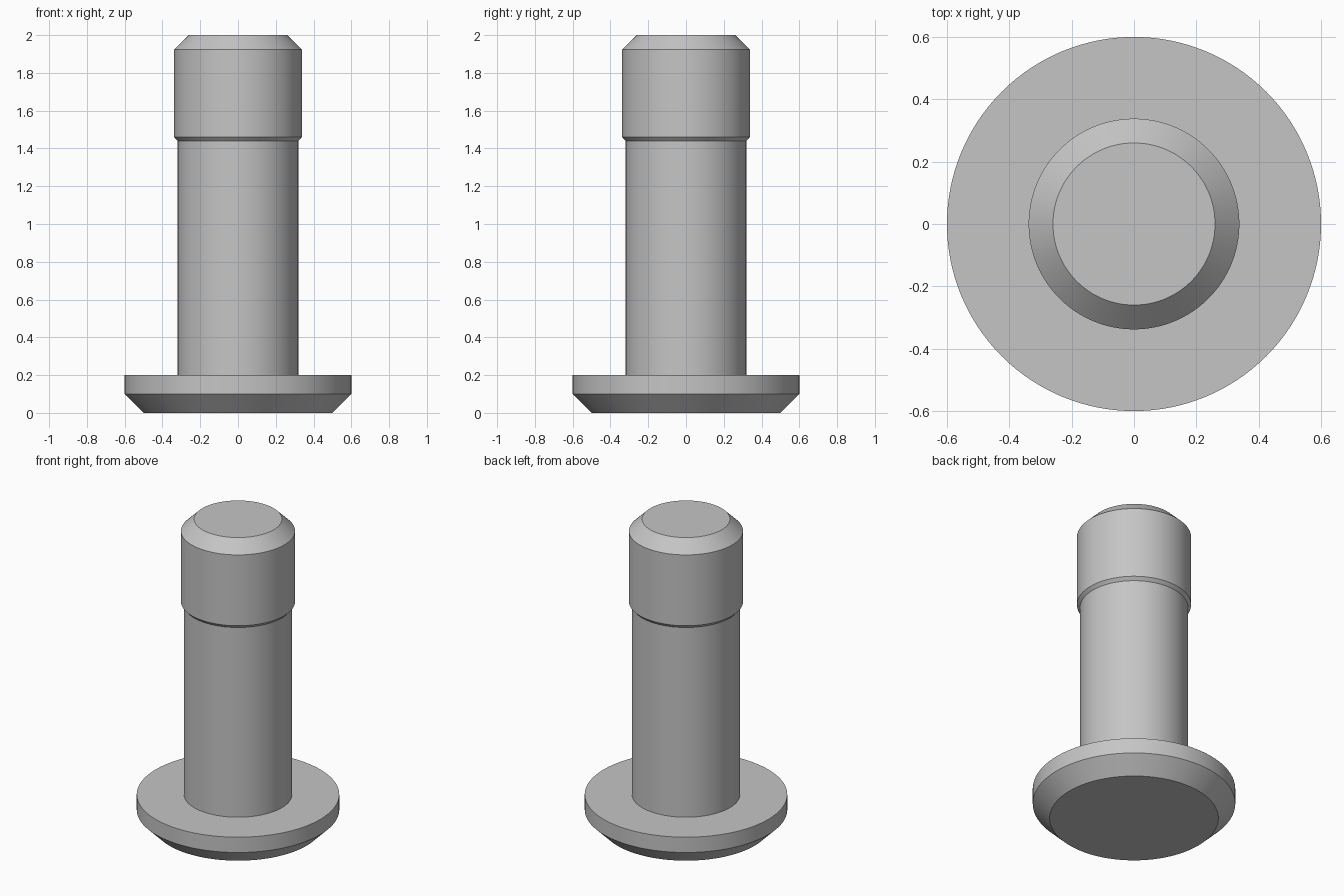
import bpy, bmesh, math

cube = bpy.data.objects.get("Cube")
if cube:
    bpy.data.objects.remove(cube, do_unlink=True)

SEGMENTS = 128

metal = bpy.data.materials.new("plain_grey")
metal.use_nodes = True
grey = (0.56, 0.56, 0.56, 1.0)
metal.diffuse_color = grey
metal.node_tree.nodes["Principled BSDF"].inputs["Base Color"].default_value = grey


def lathe(name, profile):
    """Revolve (radius, z) points, listed bottom to top, into one closed solid."""
    bm = bmesh.new()
    rings = []
    for radius, z in profile:
        angles = [math.tau * i / SEGMENTS for i in range(SEGMENTS)]
        rings.append([bm.verts.new((radius * math.cos(a), radius * math.sin(a), z))
                      for a in angles])
    for low, high in zip(rings, rings[1:]):
        for i in range(SEGMENTS):
            j = (i + 1) % SEGMENTS
            bm.faces.new((low[i], low[j], high[j], high[i]))
    bm.faces.new(rings[0][::-1])
    bm.faces.new(rings[-1])
    mesh = bpy.data.meshes.new(name)
    bm.to_mesh(mesh)
    bm.free()
    mesh.materials.append(metal)
    obj = bpy.data.objects.new(name, mesh)
    bpy.context.collection.objects.link(obj)
    bpy.ops.object.select_all(action="DESELECT")
    obj.select_set(True)
    bpy.context.view_layer.objects.active = obj
    bpy.ops.object.shade_smooth_by_angle(angle=math.radians(25))
    return obj


# One turned pin: chamfered flange, straight shank, wider chamfered tip
lathe("pin", [
    (0.50, 0.0), (0.60, 0.10), (0.60, 0.20),
    (0.32, 0.20), (0.32, 1.44),
    (0.338, 1.46), (0.338, 1.923), (0.26, 2.0),
])
